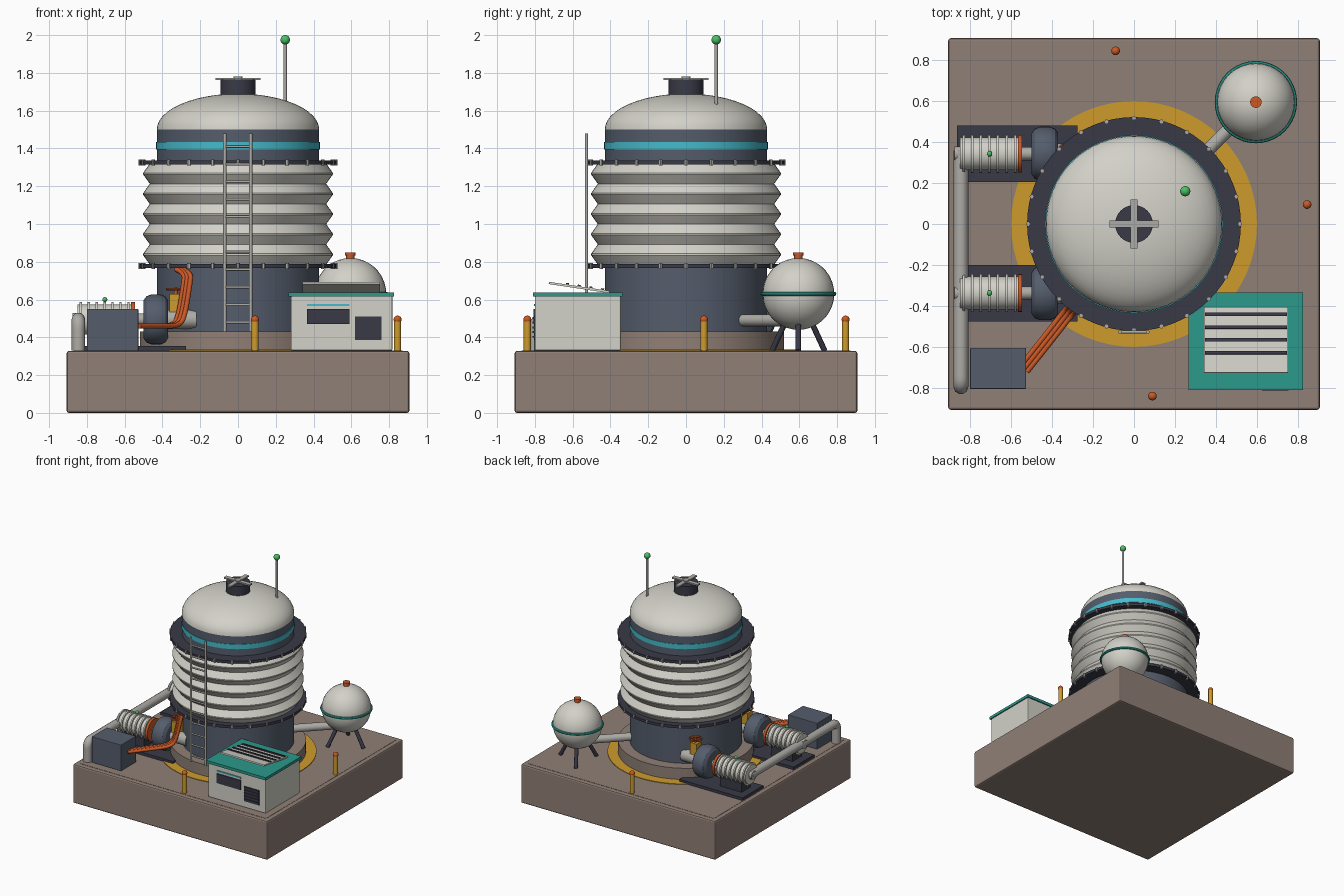
import bpy, bmesh
from math import sin, cos, pi, radians, sqrt
from mathutils import Vector, Matrix

if "Cube" in bpy.data.objects:
    bpy.data.objects.remove(bpy.data.objects["Cube"], do_unlink=True)


def material(name, *rgb):
    m = bpy.data.materials.new(name)
    m.use_nodes = True
    m.diffuse_color = (*rgb, 1)
    m.node_tree.nodes["Principled BSDF"].inputs["Base Color"].default_value = (*rgb, 1)
    return m


cream = material("cream paint", .65, .64, .58)
slate = material("slate paint", .09, .11, .15)
charcoal = material("charcoal metal", .04, .042, .062)
brown = material("brown concrete", .28, .215, .18)
yellow = material("safety yellow", .62, .33, .025)
teal = material("teal trim", .025, .32, .26)
cyan = material("cyan band", .06, .5, .6)
orange = material("orange paint", .6, .1, .02)
steel = material("grey steel", .42, .41, .38)
green = material("green lamp", .07, .52, .13)


def finish(name, bm, mat, matrix=None, smooth=True):
    bmesh.ops.remove_doubles(bm, verts=bm.verts, dist=1e-5)
    bmesh.ops.recalc_face_normals(bm, faces=bm.faces)
    if matrix:
        bm.transform(matrix)
    mesh = bpy.data.meshes.new(name)
    bm.to_mesh(mesh)
    bm.free()
    mesh.materials.append(mat)
    ob = bpy.data.objects.new(name, mesh)
    bpy.context.collection.objects.link(ob)
    if smooth:
        bpy.ops.object.select_all(action='DESELECT')
        ob.select_set(True)
        bpy.context.view_layer.objects.active = ob
        bpy.ops.object.shade_smooth_by_angle(angle=radians(32))
    return ob


def lathe(name, profile, mat, matrix=None, sides=32):
    """Spin a (radius, height) profile around the z axis."""
    bm = bmesh.new()
    verts = [bm.verts.new((r, 0, z)) for r, z in profile]
    edges = [bm.edges.new(pair) for pair in zip(verts, verts[1:])]
    bmesh.ops.spin(bm, geom=verts + edges, cent=(0, 0, 0), axis=(0, 0, 1),
                   angle=2 * pi, steps=sides)
    return finish(name, bm, mat, matrix)


def drum(name, radius, low, high, mat, matrix=None, sides=32):
    return lathe(name, [(0, low), (radius, low), (radius, high), (0, high)], mat, matrix, sides)


def box(name, low, high, mat, bevel=0):
    low, high = Vector(low), Vector(high)
    bm = bmesh.new()
    bmesh.ops.create_cube(bm, size=1)
    bm.transform(Matrix.Translation((low + high) / 2) @ Matrix.Diagonal((*(high - low), 1)))
    if bevel:
        bmesh.ops.bevel(bm, geom=bm.edges[:], offset=bevel, segments=2, affect='EDGES', profile=.5)
    return finish(name, bm, mat, smooth=False)


def ball(name, center, radius, mat):
    bm = bmesh.new()
    bmesh.ops.create_uvsphere(bm, u_segments=32, v_segments=18, radius=radius)
    return finish(name, bm, mat, Matrix.Translation(center))


def rod(name, start, end, radius, mat, sides=12):
    start, end = Vector(start), Vector(end)
    span = end - start
    place = Matrix.Translation(start) @ span.to_track_quat('Z', 'Y').to_matrix().to_4x4()
    return drum(name, radius, 0, span.length, mat, place, sides)


def ring(name, center, radius, thickness, mat):
    loop = [(radius + thickness * cos(a * pi / 4), thickness * sin(a * pi / 4)) for a in range(9)]
    return lathe(name, loop, mat, Matrix.Translation(center), 40)


def pipe(name, points, radius, mat):
    curve = bpy.data.curves.new(name, 'CURVE')
    curve.dimensions = '3D'
    curve.bevel_depth, curve.bevel_resolution, curve.use_fill_caps = radius, 3, True
    spline = curve.splines.new('NURBS')
    spline.points.add(len(points) - 1)
    for point, co in zip(spline.points, points):
        point.co = (*co, 1)
    spline.order_u, spline.use_endpoint_u, spline.resolution_u = 3, True, 6
    curve.materials.append(mat)
    ob = bpy.data.objects.new(name, curve)
    bpy.context.collection.objects.link(ob)
    bpy.ops.object.select_all(action='DESELECT')
    ob.select_set(True)
    bpy.context.view_layer.objects.active = ob
    bpy.ops.object.convert(target='MESH')


# Foundation
floor = .33
box("foundation_slab", (-.907, -.907, 0), (.907, .907, floor - .002), brown, .012)
box("foundation_deck", (-.87, -.87, floor - .01), (.87, .87, floor), brown)
drum("painted_floor_ring", .6, floor, floor + .005, yellow, sides=64)
drum("tower_plinth", .52, floor, .43, brown, sides=64)

# Tower walls, bellows and dome
wall = .43
drum("tower_lower_wall", wall, .43, .79, slate, sides=64)
folds, bottom, top = 5, .785, 1.32
pitch = (top - bottom) / folds
bellows = [(0, bottom)]
for i in range(folds):
    z = bottom + i * pitch
    bellows += [(.467, z), (.502, z + pitch * .46), (.502, z + pitch * .54)]
lathe("tower_bellows", bellows + [(.467, top), (0, top)], cream, sides=64)
drum("tower_upper_wall", wall, top, 1.5, slate, sides=64)
drum("tower_light_band", wall + .004, 1.394, 1.434, cyan, sides=64)
dome = [(wall * cos(a * pi / 24), 1.5 + .19 * sin(a * pi / 24)) for a in range(13)]
lathe("tower_dome", [(0, 1.5)] + dome, cream, sides=64)

# Bolted flanges
for label, z in (("lower", .778), ("upper", 1.325)):
    drum(label + "_flange", .522, z - .011, z + .011, charcoal, sides=64)
    for i in range(24):
        a = i * pi / 12
        drum(label + "_flange_bolt", .01, z - .016, z + .016, steel,
             Matrix.Translation((.518 * cos(a), .518 * sin(a), 0)), 6)

# Roof vent with cross handle, and antenna
drum("vent_neck", .092, 1.66, 1.764, charcoal)
box("vent_handle_x", (-.12, -.018, 1.762), (.12, .018, 1.774), steel)
box("vent_handle_y", (-.018, -.12, 1.762), (.018, .12, 1.774), steel)
drum("vent_hub", .025, 1.76, 1.78, steel)
rod("antenna_mast", (.25, .16, 1.62), (.25, .16, 1.97), .009, steel)
ball("antenna_lamp", (.25, .16, 1.975), .025, green)

# Ladder
for x in (-.07, .067):
    rod("ladder_rail", (x, -.527, .43), (x, -.527, 1.48), .009, steel)
for i in range(11):
    z = .48 + i * .093
    rod("ladder_rung", (-.07, -.527, z), (.067, -.527, z), .007, steel)

# Control cabinet
box("cabinet_body", (.28, -.8, floor), (.817, -.345, .62), cream, .006)
box("cabinet_roof", (.267, -.81, .615), (.826, -.335, .638), teal)
box("cabinet_screen", (.365, -.808, .47), (.59, -.79, .55), charcoal)
box("cabinet_light_strip", (.365, -.806, .565), (.59, -.79, .576), cyan)
box("cabinet_vent", (.62, -.806, .385), (.76, -.79, .51), charcoal)
for i in range(5):
    z = .398 + i * .025
    box("cabinet_vent_slat", (.625, -.812, z), (.755, -.8, z + .01), charcoal)
tilt = Matrix.Translation((.547, -.566, .664)) @ Matrix.Rotation(radians(-8.5), 4, 'X')
box("roof_panel", (-.205, -.162, -.006), (.205, .162, .006), cream).matrix_world = tilt
for i in range(4):
    y = -.064 + i * .063
    slat = box("roof_panel_slat", (-.2, y - .008, .004), (.2, y + .008, .014), charcoal)
    slat.matrix_world = tilt

# Spherical tank on three legs
cx, cy, cz = .595, .595, .63
ball("round_tank", (cx, cy, cz), .19, cream)
ring("round_tank_belt", (cx, cy, cz), .19, .011, teal)
drum("round_tank_cap", .022, .8, .835, orange, Matrix.Translation((cx, cy, 0)))
drum("round_tank_cap_top", .028, .832, .85, orange, Matrix.Translation((cx, cy, 0)))
for i in range(3):
    c, s = cos(i * 2 * pi / 3), sin(i * 2 * pi / 3)
    rod("round_tank_leg", (cx + .08 * c, cy + .08 * s, .48),
        (cx + .16 * c, cy + .16 * s, floor), .015, charcoal)
rod("round_tank_pipe", (.28, .28, .49), (.54, .54, .49), .032, steel, 20)

# Bollards
for x, y in ((.09, -.84), (.845, .095), (-.09, .845)):
    drum("bollard_post", .019, floor, .49, yellow, Matrix.Translation((x, y, 0)), 16)
    ball("bollard_cap", (x, y, .494), .021, orange)

# Two pump sets, each laid along x
axle = .495
for y in (-.337, .343):
    along = Matrix.Translation((0, y, axle)) @ Matrix.Rotation(pi / 2, 4, 'Y')
    box("pump_skid", (-.865, y - .138, floor), (-.275, y + .138, .353), charcoal)
    box("motor_foot", (-.8, y - .06, .35), (-.6, y + .06, .44), charcoal)
    drum("motor_body", .08, -.85, -.56, cream, along)
    for i in range(7):
        x = -.838 + i * .042
        drum("motor_fin", .093, x, x + .012, cream, along)
    drum("motor_end_ring", .092, -.566, -.546, orange, along)
    drum("motor_end_cap", .035, -.875, -.84, steel, along)
    drum("pump_shaft", .032, -.55, -.49, steel, along)
    lathe("pump_casing", [(0, -.5), (.1, -.5), (.122, -.485), (.132, -.46), (.132, -.41),
                          (.122, -.385), (.1, -.37), (0, -.37)], slate, along)
    drum("pump_outlet", .05, -.38, -.22, steel, along)
    ball("motor_lamp", (-.705, y, .6), .013, green)
    box("valve_body", (-.362, y - .032, .53), (-.3, y + .032, .63), yellow)
    rod("valve_stem", (-.33, y, .62), (-.33, y, .665), .01, orange)
    ring("valve_wheel", (-.33, y, .655), .045, .007, orange)
    rod("valve_wheel_spoke", (-.375, y, .655), (-.285, y, .655), .006, orange)

# Return pipe that turns down into the foundation
pipe("return_pipe", [(-.845, .36, axle), (-.845, 0, axle), (-.845, -.7, axle),
                     (-.845, -.795, axle), (-.845, -.795, .4), (-.845, -.795, floor)], .036, steel)

# Junction box with three cables climbing the tower
box("junction_box", (-.8, -.805, floor), (-.527, -.605, .55), slate, .004)
for k in (-1, 0, 1):
    dx, dy = .017 * k, -.012 * k
    path = [(-.54, -.71, .46), (-.42, -.56, .46), (-.335, -.45, .46),
            (-.3, -.41, .5), (-.27, -.385, .69), (-.265, -.37, .74), (-.31, -.3, .76)]
    pipe("tower_cable", [(x + dx, y + dy, z) for x, y, z in path], .013, orange)
